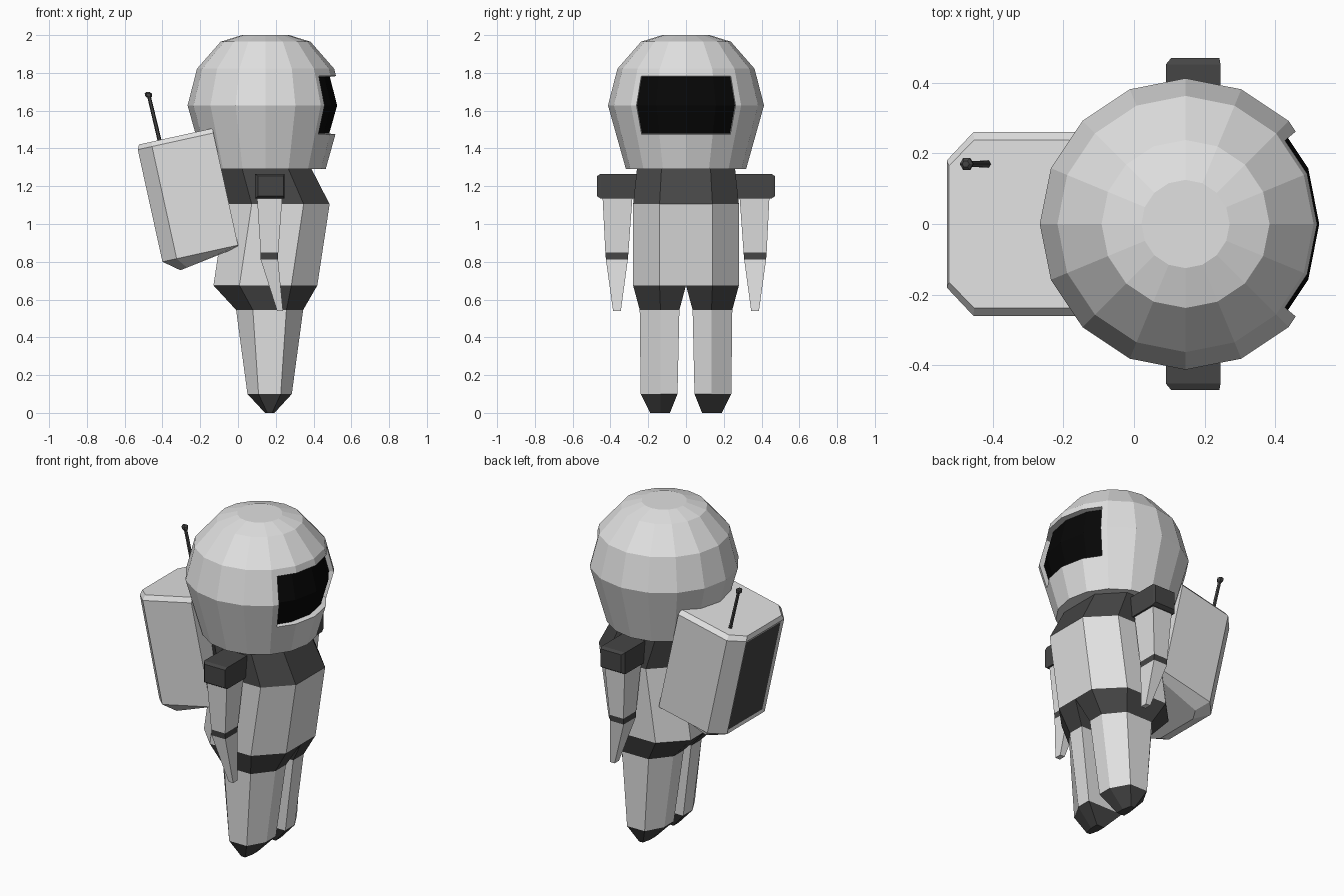
import bpy, bmesh, math
from mathutils import Vector

if "Cube" in bpy.data.objects:
    bpy.data.objects.remove(bpy.data.objects["Cube"])


def material(name, v):
    m = bpy.data.materials.new(name)
    m.diffuse_color = (v, v, v, 1)
    m.use_nodes = True
    m.node_tree.nodes["Principled BSDF"].inputs["Base Color"].default_value = m.diffuse_color
    return m


MATS = [material("suit white", 0.75), material("dark grey", 0.06), material("visor black", 0.002)]
WHITE, DARK, BLACK = 0, 1, 2


def loft(name, loops, mats, edit=None, cap_start=True, cap_end=True):
    """Skin a stack of equal-sized vertex loops; one material per band."""
    bm = bmesh.new()
    rings = [[bm.verts.new(p) for p in loop] for loop in loops]
    n = len(loops[0])
    for a, b, m in zip(rings, rings[1:], mats):
        for i in range(n):
            j = (i + 1) % n
            bm.faces.new((a[i], a[j], b[j], b[i])).material_index = m
    if cap_start:
        bm.faces.new(rings[0]).material_index = mats[0]
    if cap_end:
        bm.faces.new(rings[-1]).material_index = mats[-1]
    bmesh.ops.recalc_face_normals(bm, faces=bm.faces)
    if edit:
        edit(bm)
    me = bpy.data.meshes.new(name)
    bm.to_mesh(me)
    bm.free()
    for m in MATS:
        me.materials.append(m)
    ob = bpy.data.objects.new(name, me)
    bpy.context.collection.objects.link(ob)
    return ob


def circle(cx, cy, z, r, n):
    return [(cx + r * math.cos(2 * math.pi * i / n), cy + r * math.sin(2 * math.pi * i / n), z)
            for i in range(n)]


def octagon(z, x0, x1, w, c):
    q = (x1 - x0) / 4
    return [(x0, -c, z), (x0 + q, -w, z), (x1 - q, -w, z), (x1, -c, z),
            (x1, c, z), (x1 - q, w, z), (x0 + q, w, z), (x0, c, z)]


def half_octagon(s, z, x0, x1, inner, mid, outer):
    q = (x1 - x0) / 4
    return [(x0, s * inner, z), (x0, s * mid, z), (x0 + q, s * outer, z),
            (x1 - q, s * outer, z), (x1, s * mid, z), (x1, s * inner, z)]


def rect(s, z, x0, x1, y0, y1):
    return [(x0, s * y0, z), (x1, s * y0, z), (x1, s * y1, z), (x0, s * y1, z)]


# Helmet with a recessed visor cut out of the front
HX = 0.146


def cut_visor(bm):
    ang = math.radians(40)
    cuts = [((0, 0, 1.475), (0, 0, 1)), ((0, 0, 1.783), (0, 0, 1))]
    cuts += [((HX, 0, 0), (-s * math.sin(ang), math.cos(ang), 0)) for s in (1, -1)]
    for co, no in cuts:
        bmesh.ops.bisect_plane(bm, geom=bm.verts[:] + bm.edges[:] + bm.faces[:],
                               dist=1e-5, plane_co=co, plane_no=no)
    window = []
    for f in bm.faces:
        c = f.calc_center_median()
        if 1.475 < c.z < 1.783 and abs(math.atan2(c.y, c.x - HX)) < ang:
            window.append(f)
    bmesh.ops.inset_region(bm, faces=window, thickness=0.004, use_even_offset=True)
    for f in window:
        f.material_index = BLACK
    for v in {v for f in window for v in f.verts}:
        v.co.x -= 0.034


loft("helmet", [circle(HX, 0, z, r, 16) for z, r in
                ((1.29, 0.318), (1.628, 0.413), (1.822, 0.363), (1.965, 0.238), (2.0, 0.125))],
     [WHITE] * 4, cut_visor)

# Torso and collar
loft("torso", [octagon(0.675, -0.13, 0.42, 0.28, 0.14), octagon(1.105, -0.065, 0.485, 0.28, 0.14),
               octagon(1.29, -0.10, 0.39, 0.26, 0.13)], [WHITE, DARK], cap_start=False)

for s, side in ((1, "left"), (-1, "right")):
    # Leg with hip band and boot
    loft(side + "_leg", [half_octagon(s, 0.675, -0.13, 0.42, 0, 0.14, 0.28),
                         half_octagon(s, 0.545, -0.01, 0.345, 0.035, 0.135, 0.245),
                         half_octagon(s, 0.10, 0.05, 0.285, 0.045, 0.135, 0.24),
                         half_octagon(s, 0.0, 0.143, 0.193, 0.085, 0.135, 0.19)],
         [DARK, WHITE, DARK], cap_start=False)
    # Shoulder block running sideways
    ends = ((0.2, 0.09, 0.245, 1.135, 1.265), (0.452, 0.09, 0.245, 1.135, 1.265),
            (0.47, 0.105, 0.242, 1.147, 1.255))
    loft(side + "_shoulder", [[(x0, s * y, z0), (x1, s * y, z0), (x1, s * y, z1), (x0, s * y, z1)]
                              for y, x0, x1, z0, z1 in ends], [DARK, DARK])
    # Arm with cuff band and tapered hand
    loft(side + "_arm", [rect(s, 1.15, 0.10, 0.235, 0.283, 0.442),
                         rect(s, 0.848, 0.12, 0.213, 0.305, 0.427),
                         rect(s, 0.812, 0.12, 0.212, 0.308, 0.424),
                         rect(s, 0.54, 0.207, 0.238, 0.345, 0.386)], [WHITE, DARK, WHITE])

# Tilted backpack with dark rear panel
T = math.radians(12.4)


def tilt(u, y, v):
    return (-0.40 + u * math.cos(T) - v * math.sin(T), y, 0.80 + u * math.sin(T) + v * math.cos(T))


def plan(v, front, corner, back, wide, narrow):
    half = [(front, wide), (corner, wide), (back, narrow)]
    return [tilt(u, y, v) for u, y in half] + [tilt(u, -y, v) for u, y in reversed(half)]


half = [(0.41, 0.2, -0.01), (0.12, 0.2, -0.058), (0.083, 0.14, -0.064)]
bottom = [tilt(u, y, v) for u, y, v in half] + [tilt(u, -y, v) for u, y, v in reversed(half)]


def rear_panel(bm):
    out = Vector((-math.cos(T), 0, -math.sin(T)))
    face = max(bm.faces, key=lambda f: f.normal.dot(out))
    bmesh.ops.inset_individual(bm, faces=[face], thickness=0.025, depth=-0.008)
    face.material_index = DARK


loft("backpack", [bottom, plan(0, 0.41, 0.077, 0, 0.26, 0.18), plan(0.608, 0.41, 0.077, 0, 0.26, 0.18),
                  plan(0.633, 0.41, 0.085, 0.012, 0.238, 0.165)], [WHITE] * 3, rear_panel)

# Antenna rod and knob
base, tip = Vector((-0.41, 0.17, 1.42)), Vector((-0.471, 0.17, 1.675))
loft("antenna", [circle(base.x, base.y, base.z, 0.011, 6), circle(tip.x, tip.y, tip.z, 0.010, 6)], [DARK])
loft("antenna_knob", [circle(tip.x - o, tip.y, tip.z + h, r, 6) for o, h, r in
                      ((0, -0.006, 0.012), (0.002, 0.003, 0.019), (0.004, 0.016, 0.019), (0.006, 0.023, 0.010))],
     [DARK] * 3)
